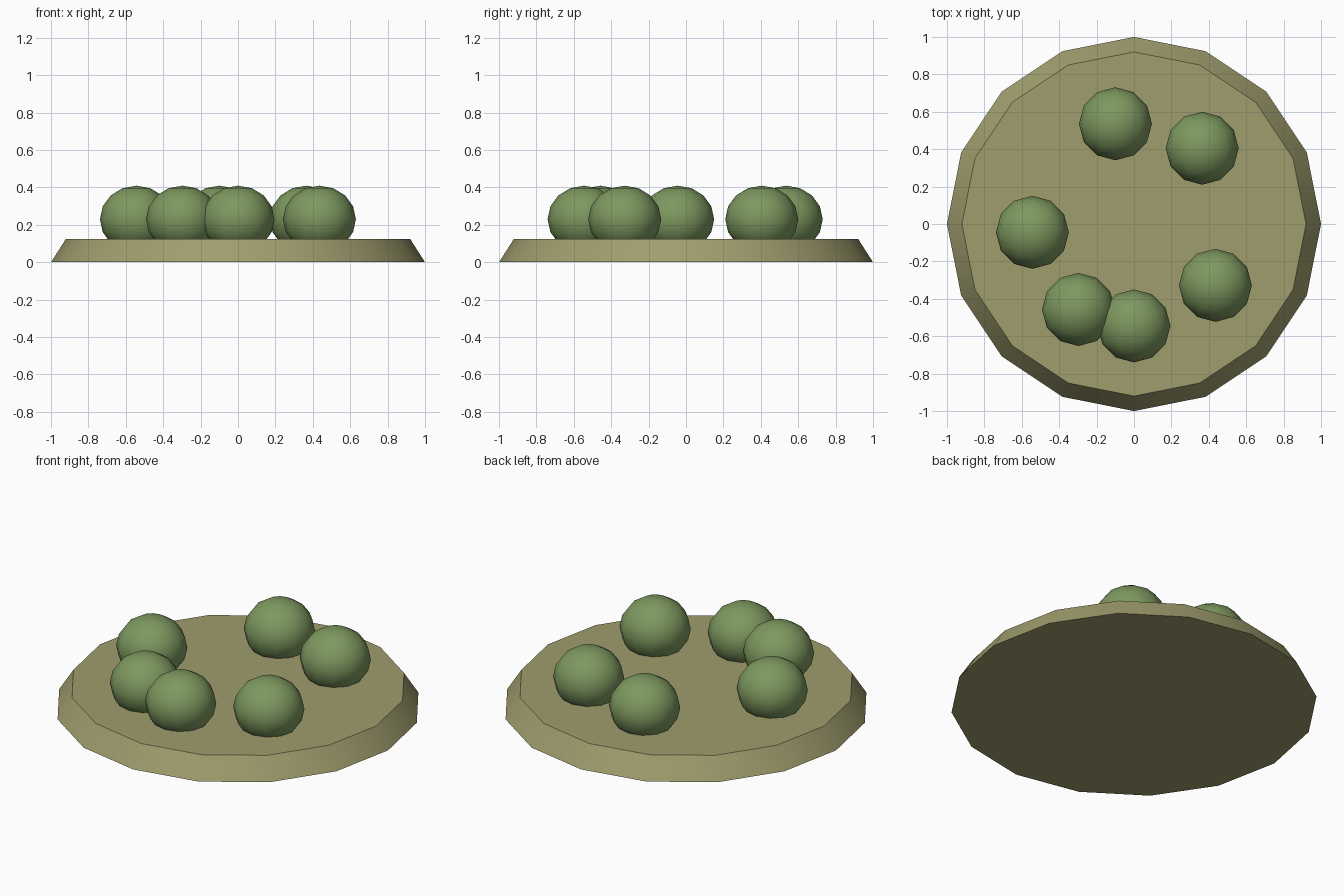
import bpy
from math import radians, cos, sin

cube = bpy.data.objects.get("Cube")
if cube:
    bpy.data.objects.remove(cube, do_unlink=True)


def make_material(name, rgb):
    mat = bpy.data.materials.new(name)
    mat.use_nodes = True
    color = (*rgb, 1.0)
    mat.diffuse_color = color
    mat.node_tree.nodes["Principled BSDF"].inputs["Base Color"].default_value = color
    return mat


def finish(name, mat, angle):
    obj = bpy.context.object
    obj.name = name
    obj.data.materials.append(mat)
    bpy.ops.object.shade_smooth_by_angle(angle=radians(angle))
    return obj


olive = make_material("dull olive", (0.35, 0.34, 0.155))
green = make_material("leaf green", (0.205, 0.315, 0.115))

# Round base with a sloping rim
HEIGHT = 0.125
bpy.ops.mesh.primitive_cone_add(vertices=16, radius1=1.0, radius2=0.92,
                                depth=HEIGHT, location=(0, 0, HEIGHT / 2))
finish("base_disc", olive, 40)

# Slightly flattened balls set in a ring and sunk into the base
RING = 0.545
for number, degrees in enumerate((48, 100.5, 184.7, 237, 270, 323), 1):
    a = radians(degrees)
    bpy.ops.mesh.primitive_uv_sphere_add(segments=12, ring_count=8, radius=0.195,
                                         location=(RING * cos(a), RING * sin(a), 0.23))
    ball = finish(f"ball_{number}", green, 60)
    ball.scale.z = 0.92
